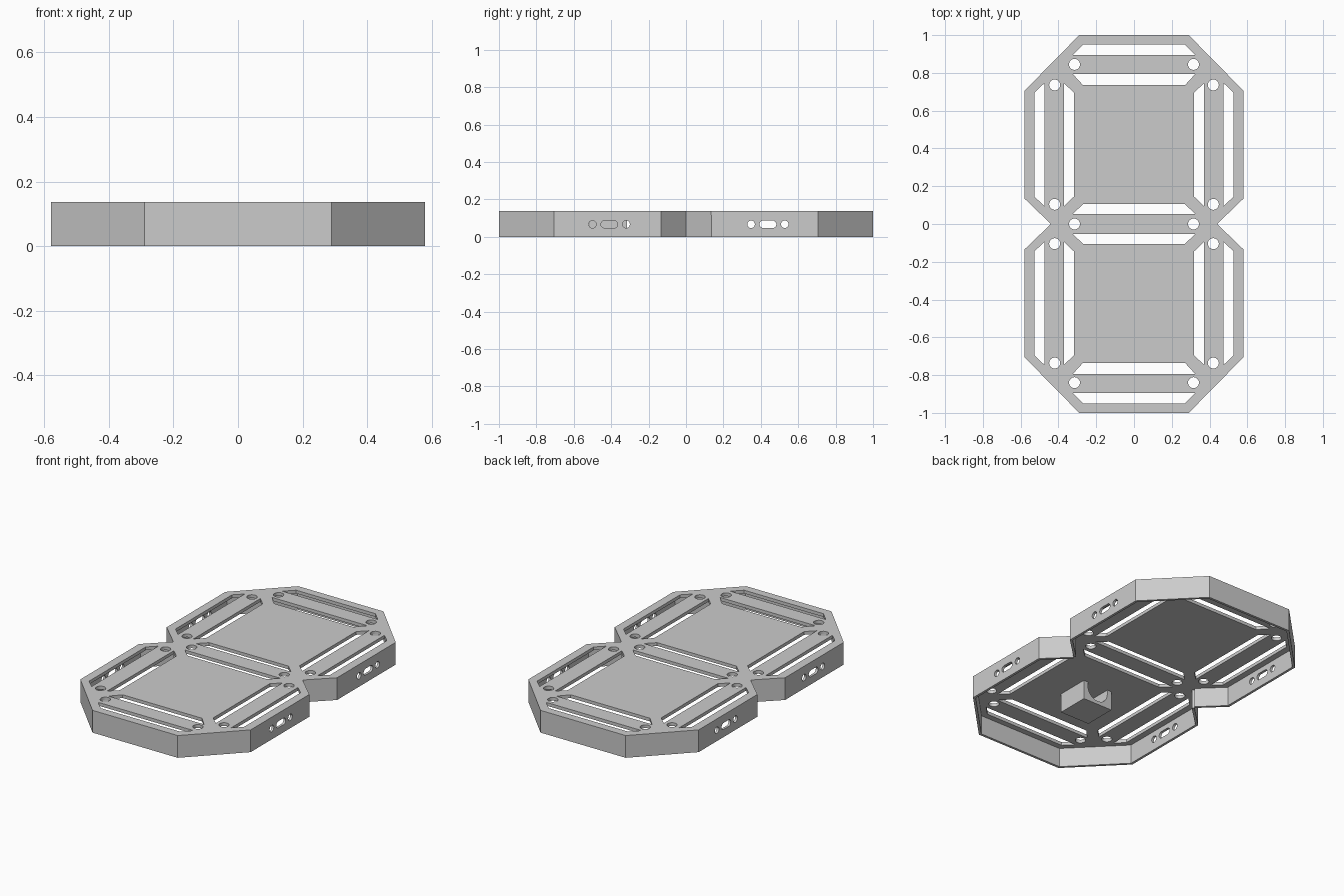
import bpy
import bmesh
from math import pi, cos, sin, radians
from mathutils import Matrix, Vector

if "Cube" in bpy.data.objects:
    bpy.data.objects.remove(bpy.data.objects["Cube"], do_unlink=True)

HEIGHT = 0.137
PLATE = 0.02
WALL = 0.015

grey = bpy.data.materials.new("light grey")
grey.use_nodes = True
grey.diffuse_color = (0.6, 0.6, 0.6, 1)
grey.node_tree.nodes["Principled BSDF"].inputs["Base Color"].default_value = grey.diffuse_color


def arc(cx, cy, r, start=0.0, sweep=2 * pi, steps=32):
    count = steps if sweep >= 2 * pi else steps + 1
    return [(cx + r * cos(start + sweep * i / steps), cy + r * sin(start + sweep * i / steps))
            for i in range(count)]


def sheet(name, loops, thickness, matrix):
    """Flat outline with holes, given a thickness and moved into place."""
    curve = bpy.data.curves.new(name, 'CURVE')
    curve.dimensions = '2D'
    curve.fill_mode = 'BOTH'
    curve.extrude = thickness / 2
    for loop in loops:
        spline = curve.splines.new('POLY')
        spline.points.add(len(loop) - 1)
        for point, (x, y) in zip(spline.points, loop):
            point.co = (x, y, 0, 1)
        spline.use_cyclic_u = True
    temp = bpy.data.objects.new(name + "_outline", curve)
    bpy.context.collection.objects.link(temp)
    graph = bpy.context.evaluated_depsgraph_get()
    mesh = bpy.data.meshes.new_from_object(temp.evaluated_get(graph))
    bpy.data.objects.remove(temp, do_unlink=True)
    bpy.data.curves.remove(curve)

    bm = bmesh.new()
    bm.from_mesh(mesh)
    bmesh.ops.remove_doubles(bm, verts=bm.verts, dist=1e-5)
    bmesh.ops.transform(bm, matrix=matrix, verts=bm.verts)
    bmesh.ops.recalc_face_normals(bm, faces=bm.faces)
    bm.to_mesh(mesh)
    bm.free()
    mesh.name = name
    mesh.materials.clear()
    mesh.materials.append(grey)
    mesh.shade_smooth()
    mesh.set_sharp_from_angle(angle=radians(30))
    obj = bpy.data.objects.new(name, mesh)
    bpy.context.collection.objects.link(obj)
    return obj


# Figure-eight outline, counter-clockwise from the notch on the +x side
quarter = [(0.44, 0), (0.58, 0.135), (0.58, 0.705), (0.29, 1)]
upper = quarter + [(-x, y) for x, y in reversed(quarter)]
outline = upper + [(-x, -y) for x, y in upper[1:-1]]

# Top plate: each segment bar is framed by two tapered slots and two round holes
loops = [outline]
for side in (1, -1):
    for wide, narrow in ((0.895, 0.95), (0.795, 0.735), (0.052, 0.105)):
        loops.append([(-0.325, side * wide), (0.325, side * wide),
                      (0.27, side * narrow), (-0.27, side * narrow)])
    for cell in (0.42, -0.42):
        for wide, narrow in ((0.475, 0.527), (0.37, 0.318)):
            loops.append([(side * wide, cell - 0.325), (side * wide, cell + 0.325),
                          (side * narrow, cell + 0.275), (side * narrow, cell - 0.275)])
        for end in (-1, 1):
            loops.append(arc(side * 0.42, cell + end * 0.316, 0.029))
    for y in (0.845, 0, -0.84):
        loops.append(arc(side * 0.315, y, 0.029))
sheet("top_plate", loops, PLATE, Matrix.Translation((0, 0, HEIGHT - PLATE / 2)))

# Rim walls, with two round ports and an oblong port in each long side
top = HEIGHT - PLATE
for i, start in enumerate(outline):
    a = Vector((*start, 0))
    b = Vector((*outline[(i + 1) % len(outline)], 0))
    along = (b - a).normalized()
    out = along.cross(Vector((0, 0, 1)))
    length = (b - a).length
    loops = [[(0, 0), (length, 0), (length, top), (0, top)]]
    if abs(along.y) > 0.99:
        mid = abs((0.438 if a.y > 0 else -0.41) - a.y)
        z = 0.067
        loops += [arc(mid - 0.09, z, 0.02), arc(mid + 0.09, z, 0.02)]
        loops.append(arc(mid + 0.025, z, 0.02, -pi / 2, pi, 12)
                     + arc(mid - 0.025, z, 0.02, pi / 2, pi, 12))
    place = Matrix((along, Vector((0, 0, 1)), out)).transposed().to_4x4()
    place.translation = a - out * WALL / 2
    sheet(f"rim_wall_{i + 1}", loops, WALL, place)

# Round-bottomed cradle hanging under the front cell
inner, floor, half = 0.07, 0.02, 0.1
cradle = [(-half, top), (-half, 0), (half, 0), (half, top), (inner, top)]
cradle += arc(0, floor + inner, inner, 0, -pi, 20)
cradle.append((-inner, top))
sheet("cradle", [cradle], 0.2,
      Matrix.Translation((0, -0.415, 0)) @ Matrix.Rotation(pi / 2, 4, 'X'))
